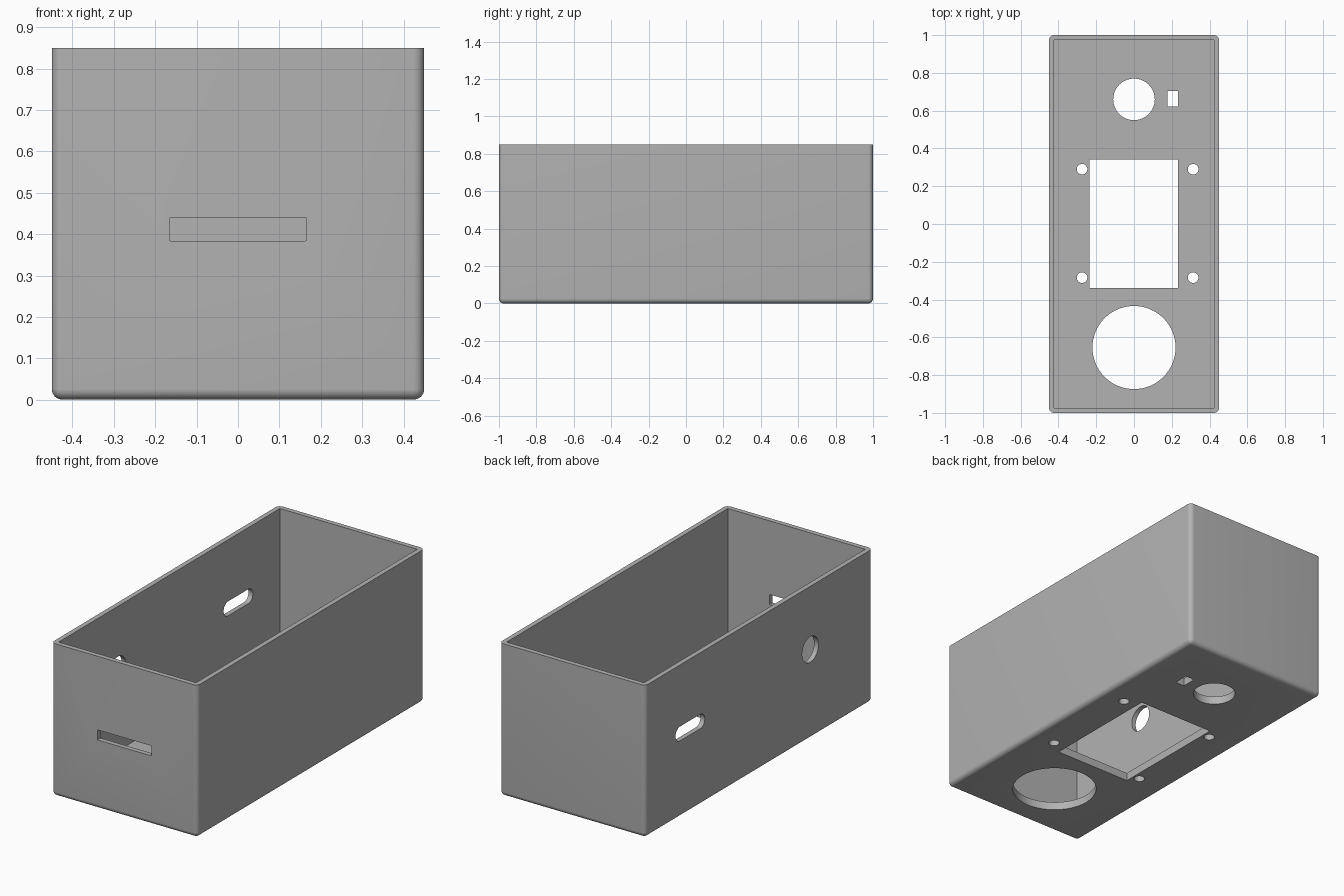
import bpy, bmesh, math
from mathutils import Matrix, Vector

if "Cube" in bpy.data.objects:
    bpy.data.objects.remove(bpy.data.objects["Cube"])

W, L, H = 0.90, 2.0, 0.85      # outer size
WALL, FLOOR, R = 0.027, 0.045, 0.026

grey = bpy.data.materials.new("plain grey")
grey.diffuse_color = (0.45, 0.45, 0.45, 1)
grey.use_nodes = True
grey.node_tree.nodes["Principled BSDF"].inputs["Base Color"].default_value = grey.diffuse_color


def add_object(name, bm):
    bmesh.ops.recalc_face_normals(bm, faces=bm.faces)
    me = bpy.data.meshes.new(name)
    bm.to_mesh(me)
    bm.free()
    ob = bpy.data.objects.new(name, me)
    bpy.context.collection.objects.link(ob)
    me.materials.append(grey)
    return ob


def box(bm, lo, hi):
    lo, hi = Vector(lo), Vector(hi)
    m = Matrix.Translation((lo + hi) / 2) @ Matrix.Diagonal((*(hi - lo), 1))
    return bmesh.ops.create_cube(bm, size=1, matrix=m)["verts"]


def prism(bm, pts, offset):
    # extrude a closed outline along offset
    f = bm.faces.new([bm.verts.new(p) for p in pts])
    new = bmesh.ops.extrude_face_region(bm, geom=[f])["geom"]
    bmesh.ops.translate(bm, vec=offset,
                        verts=[v for v in new if isinstance(v, bmesh.types.BMVert)])


def rounded(cu, cv, du, dv, r, n=16):
    # outline of a rounded rectangle; a circle when du = dv = 2r
    pts = []
    for k, (su, sv) in enumerate(((1, 1), (-1, 1), (-1, -1), (1, -1))):
        for i in range(n + 1):
            a = math.pi / 2 * (k + i / n)
            p = (cu + su * (du / 2 - r) + r * math.cos(a),
                 cv + sv * (dv / 2 - r) + r * math.sin(a))
            if not pts or math.dist(p, pts[-1]) > 1e-5:
                pts.append(p)
    if math.dist(pts[0], pts[-1]) < 1e-5:
        pts.pop()
    return pts


# Outer shell: rounded on the upright corners and the bottom rim
bm = bmesh.new()
box(bm, (-W / 2, -L / 2, 0), (W / 2, L / 2, H))
edges = [e for e in bm.edges if min(v.co.z for v in e.verts) < 0.01]
bmesh.ops.bevel(bm, geom=edges, offset=R, segments=8, profile=0.5, affect='EDGES')
case = add_object("case", bm)

cutters = []


def cutter(name, build):
    b = bmesh.new()
    build(b)
    ob = add_object(name, b)
    ob.hide_render = True
    cutters.append(ob)


# Square-cornered cavity
cutter("cavity_cutter", lambda b: box(
    b, (WALL - W / 2, WALL - L / 2, FLOOR), (W / 2 - WALL, L / 2 - WALL, H + 0.2)))


# Floor openings: two round holes, four screw holes, window and small slot
def floor_holes(b):
    circles = [(0, 0.66, 0.11), (0, -0.654, 0.22)]
    circles += [(x, y, 0.028) for x in (-0.275, 0.313) for y in (-0.284, 0.29)]
    for x, y, r in circles:
        prism(b, [(u, v, -0.1) for u, v in rounded(x, y, 2 * r, 2 * r, r)], (0, 0, 0.2))
    box(b, (-0.236, -0.34, -0.1), (0.234, 0.342, 0.1))
    box(b, (0.177, 0.621, -0.1), (0.233, 0.704, 0.1))


cutter("floor_cutter", floor_holes)


# Left wall openings: stadium slot and round hole
def side_holes(b):
    for y, z, dy, dz in ((0.606, 0.467, 0.257, 0.08), (-0.451, 0.498, 0.143, 0.143)):
        prism(b, [(-W / 2 - 0.1, u, v) for u, v in rounded(y, z, dy, dz, dz / 2)],
              (0.2, 0, 0))


cutter("side_cutter", side_holes)

# Front wall slot
cutter("front_cutter", lambda b: prism(
    b, [(u, -L / 2 - 0.1, v) for u, v in rounded(0, 0.412, 0.332, 0.056, 0.003, 3)],
    (0, 0.2, 0)))

for c in cutters:
    m = case.modifiers.new(c.name, 'BOOLEAN')
    m.operation, m.solver, m.object = 'DIFFERENCE', 'EXACT', c

# Apply the cuts, drop the cutters and smooth the rounded parts
bpy.context.view_layer.objects.active = case
case.select_set(True)
for c in cutters:
    bpy.ops.object.modifier_apply(modifier=c.name)
for c in cutters:
    bpy.data.objects.remove(c)
bpy.ops.object.shade_smooth_by_angle(angle=math.radians(30))
